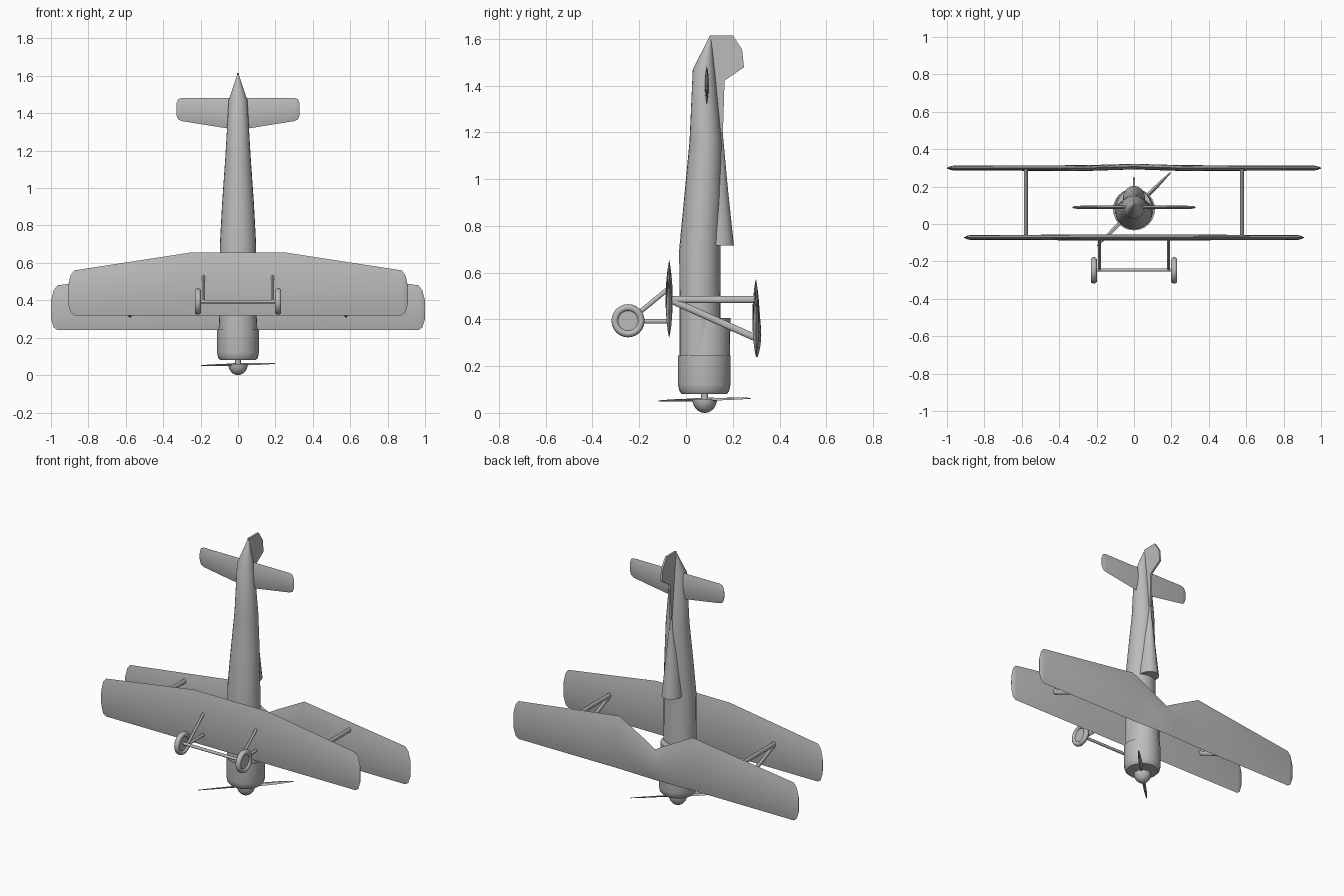
import bpy, bmesh, math
from mathutils import Vector

if "Cube" in bpy.data.objects:
    bpy.data.objects.remove(bpy.data.objects["Cube"])

GREY = (0.5, 0.5, 0.5, 1)
grey = bpy.data.materials.new("plain_grey")
grey.use_nodes = True
grey.diffuse_color = GREY
grey.node_tree.nodes["Principled BSDF"].inputs["Base Color"].default_value = GREY


def finish(name, bm, angle=35):
    bmesh.ops.recalc_face_normals(bm, faces=bm.faces)
    mesh = bpy.data.meshes.new(name)
    bm.to_mesh(mesh)
    bm.free()
    mesh.materials.append(grey)
    ob = bpy.data.objects.new(name, mesh)
    bpy.context.collection.objects.link(ob)
    bpy.ops.object.select_all(action='DESELECT')
    ob.select_set(True)
    bpy.context.view_layer.objects.active = ob
    bpy.ops.object.shade_smooth_by_angle(angle=math.radians(angle))
    return ob


def skin(name, rings, closed=False, angle=35):
    """Join equal-sized rings of points into a capped (or looped) skin."""
    bm = bmesh.new()
    loops = [[bm.verts.new(p) for p in ring] for ring in rings]
    n = len(loops[0])
    pairs = list(zip(loops, loops[1:] + loops[:1])) if closed else list(zip(loops, loops[1:]))
    for a, b in pairs:
        for i in range(n):
            j = (i + 1) % n
            bm.faces.new((a[i], a[j], b[j], b[i]))
    if not closed:
        bm.faces.new(loops[0])
        bm.faces.new(loops[-1])
    return finish(name, bm, angle)


def body(name, stations, sides=24):
    """Stations along the body: height, centre y, half width, half depth."""
    turn = [math.tau * i / sides for i in range(sides)]
    return skin(name, [[(rx * math.cos(a), cy + ry * math.sin(a), z) for a in turn]
                       for z, cy, rx, ry in stations])


def wing(name, y, half):
    """Half-span stations from root to tip: x, leading z, trailing z, thickness, lift."""
    full = [(-s[0],) + s[1:] for s in reversed(half[1:])] + half
    chord = [i / 8 for i in range(9)]
    rings = []
    for x, lead, trail, thick, lift in full:
        def pt(u, side):
            return (x, y + lift + side * thick / 2 * math.sin(math.pi * u) ** 0.8,
                    lead + (trail - lead) * u)
        rings.append([pt(u, 1) for u in chord] + [pt(u, -1) for u in chord[-2:0:-1]])
    return skin(name, rings, angle=50)


def rod(name, a, b, wide, deep, sides=12):
    """Strut from a to b; wide runs across x, deep lies in the side plane."""
    a, b = Vector(a), Vector(b)
    along = (b - a).normalized()
    u = Vector((1, 0, 0)) if abs(along.x) < 0.9 else Vector((0, 1, 0))
    v = along.cross(u)
    turn = [math.tau * i / sides for i in range(sides)]
    return skin(name, [[p + u * wide / 2 * math.cos(t) + v * deep / 2 * math.sin(t)
                        for t in turn] for p in (a, b)])


# Fuselage, engine cowl and spinner
body("fuselage", [(0.2, 0.06, 0.1, 0.088), (0.7, 0.059, 0.097, 0.088),
                  (0.92, 0.072, 0.085, 0.08), (1.16, 0.084, 0.068, 0.069),
                  (1.47, 0.076, 0.05, 0.047), (1.614, 0.105, 0.002, 0.002)])
body("engine_cowl", [(0.08, 0.078, 0.095, 0.095), (0.092, 0.078, 0.106, 0.106),
                     (0.12, 0.078, 0.112, 0.112), (0.245, 0.078, 0.112, 0.112)])
dome = [math.pi / 2 * i / 6 for i in range(7)]
body("spinner", [(0.06 - 0.06 * math.cos(max(a, 0.03)), 0.08,
                  0.053 * math.sin(max(a, 0.03)), 0.053 * math.sin(max(a, 0.03)))
                 for a in dome], 16)
body("propeller_shaft", [(0.05, 0.08, 0.015, 0.015), (0.09, 0.08, 0.015, 0.015)], 12)

# Decking ahead of the cockpit and headrest fairing behind it
body("front_decking", [(0.24, 0.08, 0.104, 0.108), (0.405, 0.085, 0.094, 0.105)])
body("headrest_fairing", [(0.715, 0.135, 0.06, 0.07), (0.95, 0.125, 0.04, 0.055),
                          (1.2, 0.13, 0.01, 0.027)], 16)

# Two-bladed propeller set on the diagonal
axis = Vector((1, 1, 0)).normalized()
side = Vector((-1, 1, 0)).normalized()
for label, s in (("left", 1), ("right", -1)):
    rings = []
    for r, w, t in ((0.02, 0.007, 0.008), (0.1, 0.011, 0.005), (0.2, 0.009, 0.004), (0.278, 0.003, 0.002)):
        mid = Vector((0, 0.08, 0.057 + s * r * 0.02)) + axis * r * s
        across = side * w + Vector((0, 0, w * 0.5 * s))
        up = Vector((0, 0, t))
        rings.append([mid + across, mid + up, mid - across, mid - up])
    skin(label + "_propeller_blade", rings)

# Wings and tailplane
wing("lower_wing", -0.072, [(0, 0.32, 0.655, 0.031, 0), (0.257, 0.32, 0.655, 0.031, 0),
                            (0.875, 0.32, 0.56, 0.026, 0), (0.895, 0.335, 0.535, 0.017, 0),
                            (0.908, 0.38, 0.48, 0.004, 0)])
wing("upper_wing", 0.299, [(0, 0.24, 0.435, 0.03, 0.008), (0.06, 0.24, 0.47, 0.03, 0.006),
                           (0.257, 0.24, 0.575, 0.031, 0), (0.965, 0.24, 0.48, 0.026, 0),
                           (0.985, 0.255, 0.455, 0.017, 0), (1.0, 0.3, 0.4, 0.004, 0)])
wing("tailplane", 0.089, [(0, 1.31, 1.482, 0.02, 0), (0.3, 1.358, 1.482, 0.017, 0),
                          (0.32, 1.368, 1.475, 0.012, 0), (0.33, 1.39, 1.45, 0.003, 0)])

# Fin and rudder plate
outline = [(0.105, 1.615), (0.2, 1.615), (0.24, 1.555), (0.248, 1.478),
           (0.165, 1.422), (0.158, 1.2), (0.1, 1.2)]
skin("fin_and_rudder", [[(x, y, z) for y, z in outline] for x in (-0.006, 0.006)])

# Wing struts, undercarriage legs and wheels on both sides
for label, s in (("left", 1), ("right", -1)):
    x = 0.578 * s
    rod(label + "_straight_wing_strut", (x, -0.07, 0.485), (x, 0.295, 0.485), 0.02, 0.03)
    rod(label + "_slanted_wing_strut", (x, -0.07, 0.485), (x, 0.295, 0.322), 0.02, 0.03)
    x = 0.185 * s
    rod(label + "_straight_gear_leg", (x, -0.245, 0.392), (x, -0.065, 0.392), 0.016, 0.02)
    rod(label + "_slanted_gear_leg", (x, -0.245, 0.392), (x, -0.065, 0.54), 0.016, 0.02)
    x = 0.215 * s
    tyre = []
    for i in range(24):
        a = math.tau * i / 24
        tyre.append([(x + 0.017 * math.sin(b), -0.248 + (0.056 + 0.015 * math.cos(b)) * math.cos(a),
                      0.394 + (0.056 + 0.015 * math.cos(b)) * math.sin(a))
                     for b in [math.tau * k / 10 for k in range(10)]])
    skin(label + "_tyre", tyre, closed=True, angle=60)
    rod(label + "_wheel_disc", (x - 0.006, -0.248, 0.394), (x + 0.006, -0.248, 0.394), 0.09, 0.09, 24)
rod("axle", (-0.215, -0.246, 0.393), (0.215, -0.246, 0.393), 0.018, 0.018)
